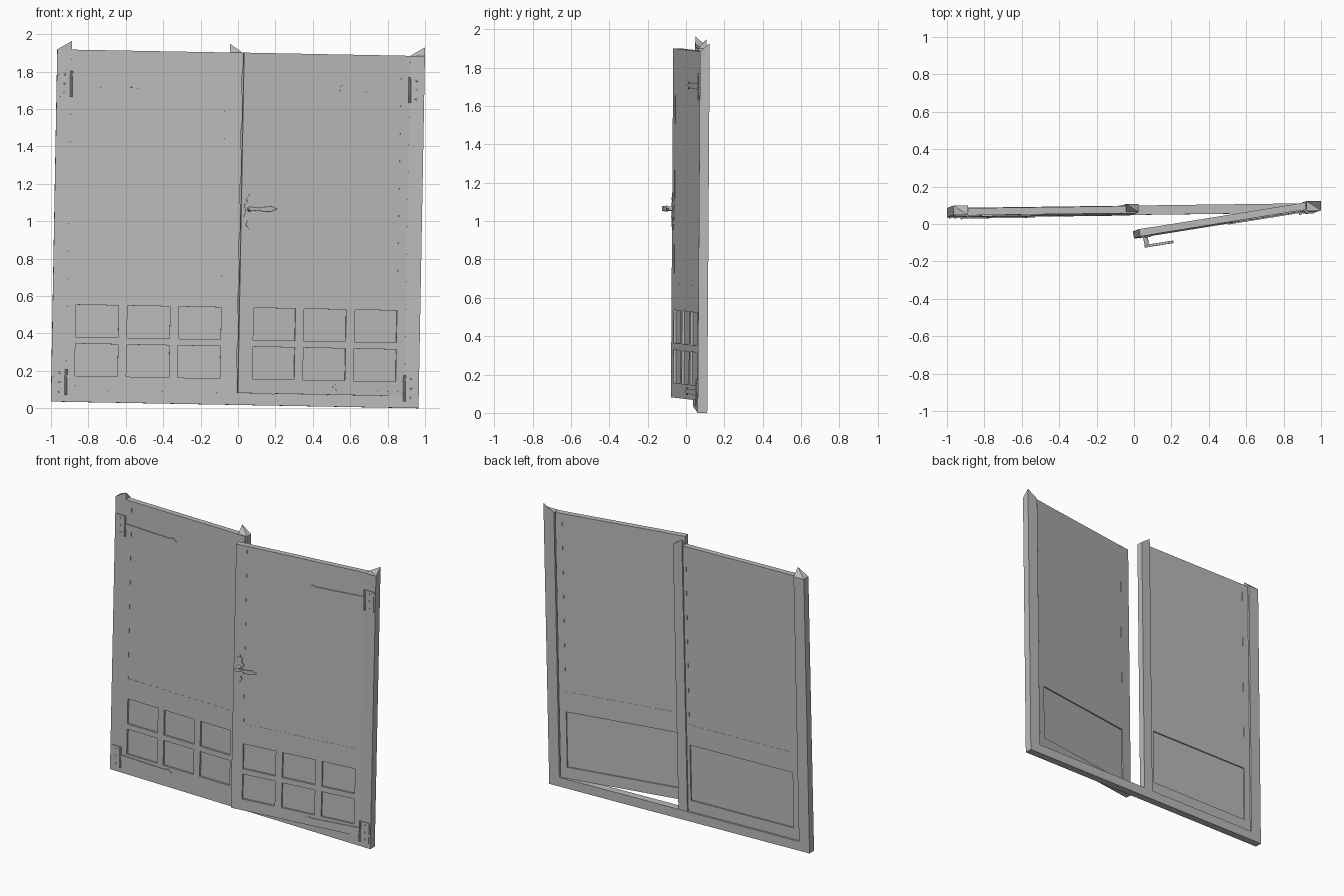
import bpy, bmesh, math
from mathutils import Matrix, Vector

cube = bpy.data.objects.get("Cube")
if cube:
    bpy.data.objects.remove(cube)

grey = bpy.data.materials.new("plain_grey")
grey.use_nodes = True
GREY = (0.5, 0.5, 0.5, 1)
grey.diffuse_color = GREY
grey.node_tree.nodes["Principled BSDF"].inputs["Base Color"].default_value = GREY


def finish(name, bm, matrix):
    bmesh.ops.recalc_face_normals(bm, faces=bm.faces)
    mesh = bpy.data.meshes.new(name)
    bm.to_mesh(mesh)
    bm.free()
    mesh.materials.append(grey)
    obj = bpy.data.objects.new(name, mesh)
    obj.matrix_world = matrix
    bpy.context.collection.objects.link(obj)
    return obj


def add_box(bm, x, y, z):
    """Box between the limits given for each axis."""
    size = Vector((abs(x[1] - x[0]), abs(y[1] - y[0]), abs(z[1] - z[0])))
    mid = Vector((sum(x), sum(y), sum(z))) / 2
    m = Matrix.Translation(mid) @ Matrix.Diagonal((*size, 1))
    return bmesh.ops.create_cube(bm, size=1, matrix=m)["verts"], mid


def post(name, x, y, z, peak_x, peak_y, matrix):
    """Upright with one top corner pulled up to a point."""
    bm = bmesh.new()
    verts, mid = add_box(bm, x, y, z)
    bmesh.ops.triangulate(bm, faces=[f for f in bm.faces if f.normal.z > 0.9])
    for v in verts:
        d = v.co - mid
        if d.z > 0 and d.x * peak_x > 0 and d.y * peak_y > 0:
            v.co.z += 0.047
    finish(name, bm, matrix)


def extrude_outline(name, points, y0, y1, matrix):
    """Flat outline in x and z, given a thickness along y."""
    bm = bmesh.new()
    face = bm.faces.new([bm.verts.new((x, y0, z)) for x, z in points])
    out = bmesh.ops.extrude_face_region(bm, geom=[face])["geom"]
    for v in out:
        if isinstance(v, bmesh.types.BMVert):
            v.co.y = y1
    return finish(name, bm, matrix)


# Whole assembly stands slightly out of true
base = (Matrix.Translation((-0.0175, 0.048, 0.018))
        @ Matrix.Rotation(math.radians(0.75), 4, "Z")
        @ Matrix.Rotation(math.radians(-0.37), 4, "X")
        @ Matrix.Rotation(math.radians(1.05), 4, "Y"))

EDGE, HINGE, TOP, BOTTOM = 0.983, 0.905, 1.883, 0.063
WIDTH, THICK = 0.9, 0.04

# Frame
bm = bmesh.new()
add_box(bm, (-EDGE, EDGE), (0, 0.05), (0, BOTTOM))
finish("sill", bm, base)
post("right_post", (-EDGE, -HINGE), (0, 0.05), (BOTTOM, TOP), 1, -1, base)
post("left_post", (HINGE, EDGE), (0, 0.05), (BOTTOM, TOP), 1, 1, base)
post("meeting_strip", (-0.06, 0.008), (0.003, 0.047), (BOTTOM, TOP), -1, 1, base)


def door(name, side, matrix):
    """Door leaf reaching from its hinge edge towards the middle."""
    def board(part, pieces):
        bm = bmesh.new()
        for s, t, w in pieces:
            add_box(bm, (-side * s[0], -side * s[1]), t, w)
        finish(name + "_" + part, bm, matrix)

    full, front = (0, THICK), (0, 0.015)
    s0, s1 = 0.047, 0.823
    low, high, split = 0.14, 0.52, 0.66
    board("stiles", [((0, s0), full, (BOTTOM, TOP)),
                     ((s1, WIDTH), full, (BOTTOM, TOP))])
    board("rails", [((s0, s1), full, (BOTTOM, low)),
                    ((s0, s1), full, (high, split))])
    board("upper_panel", [((s0, s1), (0.001, THICK - 0.001), (split, TOP))])
    # Glazing bars in front of the lower pane
    bars = [((s, s + 0.047), front, (low, high)) for s in (0.275, 0.55)]
    bars.append(((s0, s1), front, (0.312, 0.348)))
    board("glazing_bars", bars)
    board("lower_pane", [((s0, s1), (0.013, 0.031), (low, high))])


def strap_hinge(name, side, w, matrix):
    """Tapered strap on the leaf, plate on the post and a knuckle between."""
    strap = [(0, -0.02), (0.2, -0.014), (0.34, -0.012), (0.365, -0.02),
             (0.39, 0), (0.365, 0.02), (0.34, 0.012), (0.2, 0.014), (0, 0.02)]
    extrude_outline(name + "_strap", [(-side * s, w + z) for s, z in strap],
                    -0.005, 0.002, matrix)
    bm = bmesh.new()
    add_box(bm, (side * HINGE, side * (EDGE - 0.01)), (-0.005, 0.002), (w - 0.07, w + 0.07))
    # Screw heads on the post plate
    for dz in (-0.05, 0, 0.05):
        m = (Matrix.Translation((side * 0.94, -0.006, w + dz))
             @ Matrix.Rotation(math.pi / 2, 4, "X"))
        bmesh.ops.create_cone(bm, cap_ends=True, segments=8, radius1=0.006,
                              radius2=0.005, depth=0.004, matrix=m)
    bmesh.ops.create_cone(bm, cap_ends=True, segments=10, radius1=0.007, radius2=0.007,
                          depth=0.14, matrix=Matrix.Translation((side * HINGE, -0.005, w)))
    finish(name + "_post_plate", bm, base)


closed = base @ Matrix.Translation((-HINGE, -0.003, 0))
opened = (base @ Matrix.Translation((HINGE, 0.004, 0))
          @ Matrix.Rotation(math.radians(8.4), 4, "Z"))
for name, side, matrix in (("right", -1, closed), ("left", 1, opened)):
    door(name + "_door", side, matrix)
    strap_hinge(name + "_top_hinge", side, 1.7, matrix)
    strap_hinge(name + "_bottom_hinge", side, 0.105, matrix)

# Handle on the open leaf: shaped plate, spindle and leaf-shaped lever
grip = opened @ Matrix.Translation((-0.857, 0, 1.035))
half = [(0.008, -0.085), (0.018, -0.07), (0.01, -0.05), (0.03, -0.03), (0.018, 0),
        (0.03, 0.03), (0.012, 0.05), (0.02, 0.07), (0.006, 0.08)]
outline = [(0, -0.095)] + half + [(0, 0.095)] + [(-x, z) for x, z in reversed(half)]
extrude_outline("handle_plate", outline, -0.007, 0.001, grip)

bm = bmesh.new()
bmesh.ops.create_cone(bm, cap_ends=True, segments=12, radius1=0.013, radius2=0.011, depth=0.05,
                      matrix=Matrix.Translation((0, -0.03, 0.012)) @ Matrix.Rotation(math.pi / 2, 4, "X"))
finish("handle_spindle", bm, grip)
lever = [(-0.014, 0), (0, -0.012), (0.04, -0.006), (0.075, -0.014), (0.11, -0.012),
         (0.145, 0.003), (0.11, 0.018), (0.075, 0.014), (0.04, 0.008), (0, 0.014)]
lever_obj = extrude_outline("handle_lever", [(x, z + 0.012) for x, z in lever],
                            -0.06, -0.046, grip)
bevel = lever_obj.modifiers.new("soft_edges", "BEVEL")
bevel.width = 0.003
bevel.segments = 2
